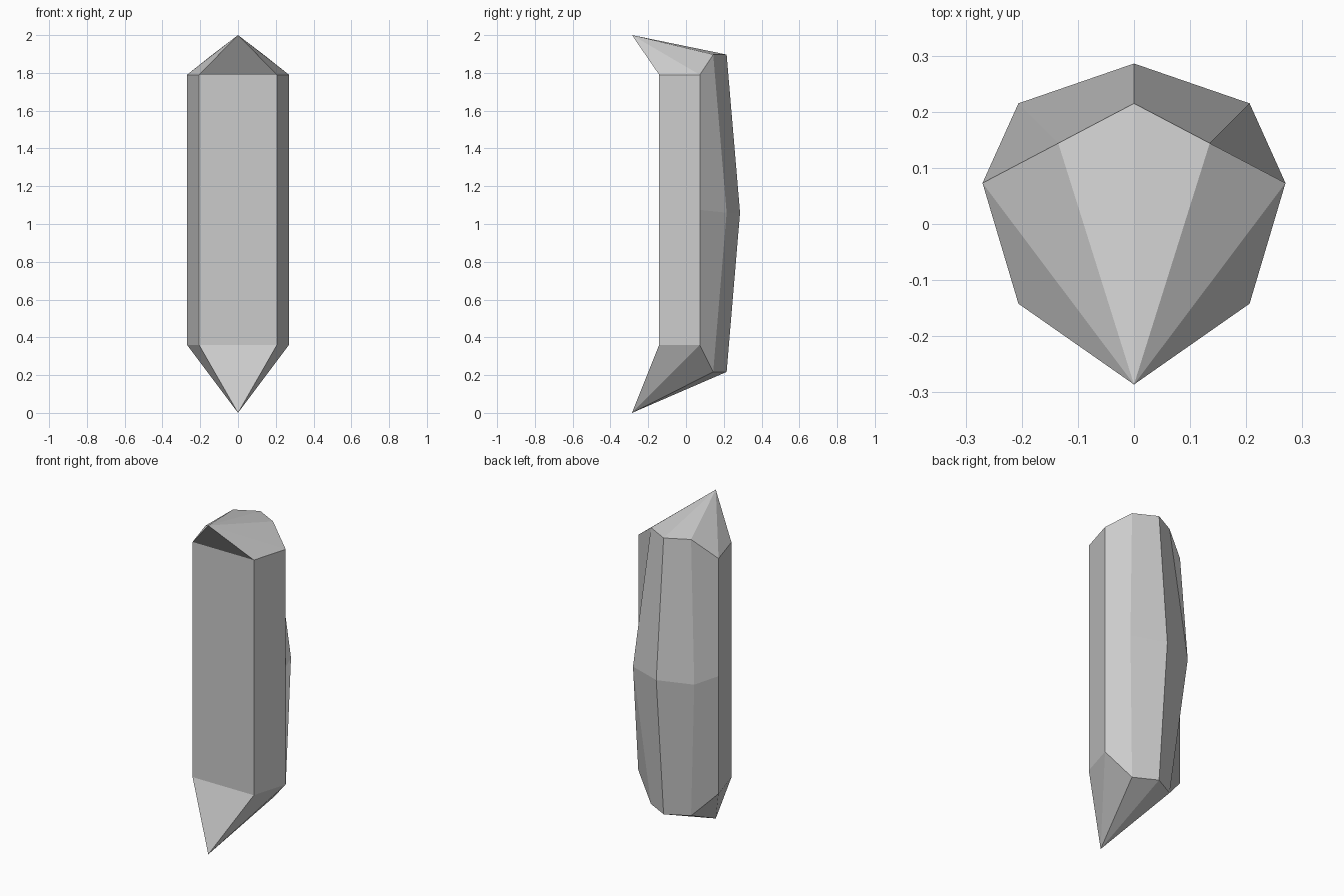
import bpy, bmesh

if "Cube" in bpy.data.objects:
    bpy.data.objects.remove(bpy.data.objects["Cube"])

# Seven-sided crystal: half rings (front to back), mirrored across x
def ring(bm, half):
    mirrored = [(-x, y, z) for x, y, z in reversed(half[:-1])]
    return [bm.verts.new(p) for p in half + mirrored]

def end_ring(z_front, z_back):
    return [(0.206, -0.142, z_front), (0.27, 0.073, z_front),
            (0.135, 0.144, z_back), (0, 0.215, z_back)]

bm = bmesh.new()
low = ring(bm, end_ring(0.36, 0.217))
mid = ring(bm, [(0.206, -0.142, 1.075), (0.27, 0.073, 1.075),
                (0.206, 0.215, 1.06), (0, 0.286, 1.06)])
high = ring(bm, end_ring(1.79, 1.897))

# Side facets
n = len(low)
for a, b in ((low, mid), (mid, high)):
    for i in range(n):
        j = (i + 1) % n
        bm.faces.new((a[i], a[j], b[j], b[i]))

# Pointed tips, both leaning to the front
for r, z in ((low, 0), (high, 2)):
    tip = bm.verts.new((0, -0.286, z))
    for i in range(n):
        bm.faces.new((r[i], r[(i + 1) % n], tip))

bmesh.ops.recalc_face_normals(bm, faces=bm.faces)
mesh = bpy.data.meshes.new("crystal")
bm.to_mesh(mesh)
bm.free()
bpy.context.collection.objects.link(bpy.data.objects.new("crystal", mesh))
